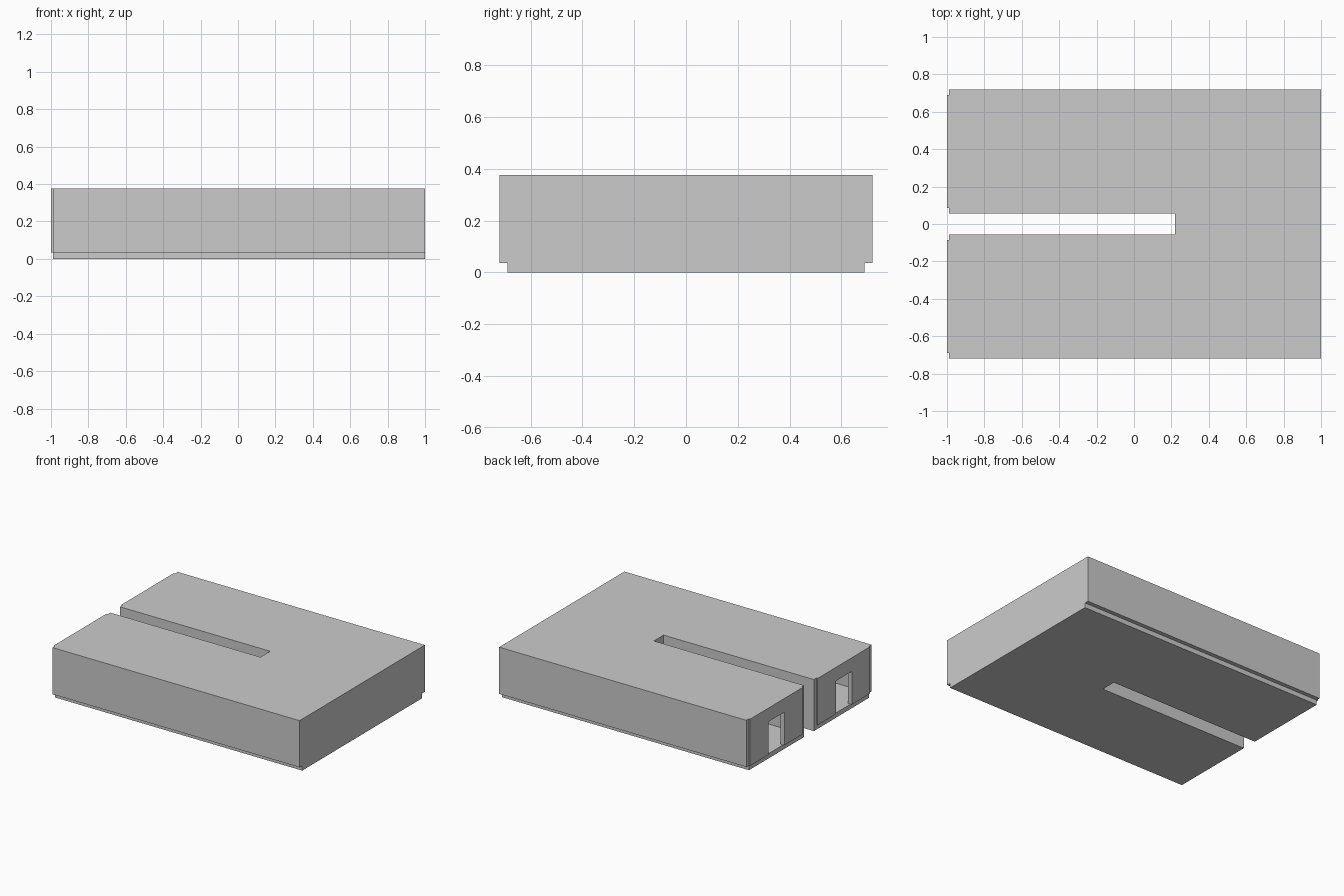
import bpy, bmesh

if "Cube" in bpy.data.objects:
    bpy.data.objects.remove(bpy.data.objects["Cube"])

grey = bpy.data.materials.new("light_grey")
grey.diffuse_color = (0.6, 0.6, 0.6, 1)
grey.use_nodes = True
grey.node_tree.nodes["Principled BSDF"].inputs["Base Color"].default_value = grey.diffuse_color


def prism(name, outline, z0, z1):
    """Extrude a flat outline (x, y) from z0 up to z1."""
    bm = bmesh.new()
    face = bm.faces.new([bm.verts.new((x, y, z0)) for x, y in outline])
    ext = bmesh.ops.extrude_face_region(bm, geom=[face])["geom"]
    for v in ext:
        if isinstance(v, bmesh.types.BMVert):
            v.co.z = z1
    bmesh.ops.recalc_face_normals(bm, faces=bm.faces[:])
    mesh = bpy.data.meshes.new(name)
    bm.to_mesh(mesh)
    bm.free()
    mesh.materials.append(grey)
    obj = bpy.data.objects.new(name, mesh)
    bpy.context.collection.objects.link(obj)
    return obj


def u_outline(x0, x1, half_width, slot_half, slot_end):
    """U-shaped plan, open towards -x."""
    lower = [(slot_end, -slot_half), (x0, -slot_half), (x0, -half_width), (x1, -half_width)]
    return lower + [(x, -y) for x, y in reversed(lower)]


def rect(x0, x1, y0, y1):
    return [(x0, y0), (x1, y0), (x1, y1), (x0, y1)]


def cut(obj, cutter):
    mod = obj.modifiers.new("cut", 'BOOLEAN')
    mod.operation = 'DIFFERENCE'
    mod.solver = 'EXACT'
    mod.object = cutter
    bpy.context.view_layer.objects.active = obj
    bpy.ops.object.modifier_apply(modifier=mod.name)


# Recessed base slab, also the floor of the hollow interior
prism("base", u_outline(-0.99, 1.0, 0.69, 0.056, 0.22), 0.0, 0.035)

# Main hollow block
body = prism("body", u_outline(-0.99, 1.0, 0.72, 0.056, 0.22), 0.035, 0.375)
cavity = prism("cavity_cutter", u_outline(-0.97, 0.97, 0.69, 0.086, 0.25), 0.0, 0.345)
cut(body, cavity)
cutters = [cavity]

# Raised end plate and doorway on each wing
for side, s in (("front", -1), ("back", 1)):
    y0, y1 = sorted((s * 0.086, s * 0.69))
    plate = prism(side + "_end_plate", rect(-1.0, -0.99, y0, y1), 0.035, 0.375)
    d0, d1 = sorted((s * 0.298, s * 0.478))
    door = prism(side + "_door_cutter", rect(-1.1, -0.9, d0, d1), 0.0, 0.275)
    cut(plate, door)
    cut(body, door)
    cutters.append(door)

for c in cutters:
    bpy.data.objects.remove(c, do_unlink=True)
